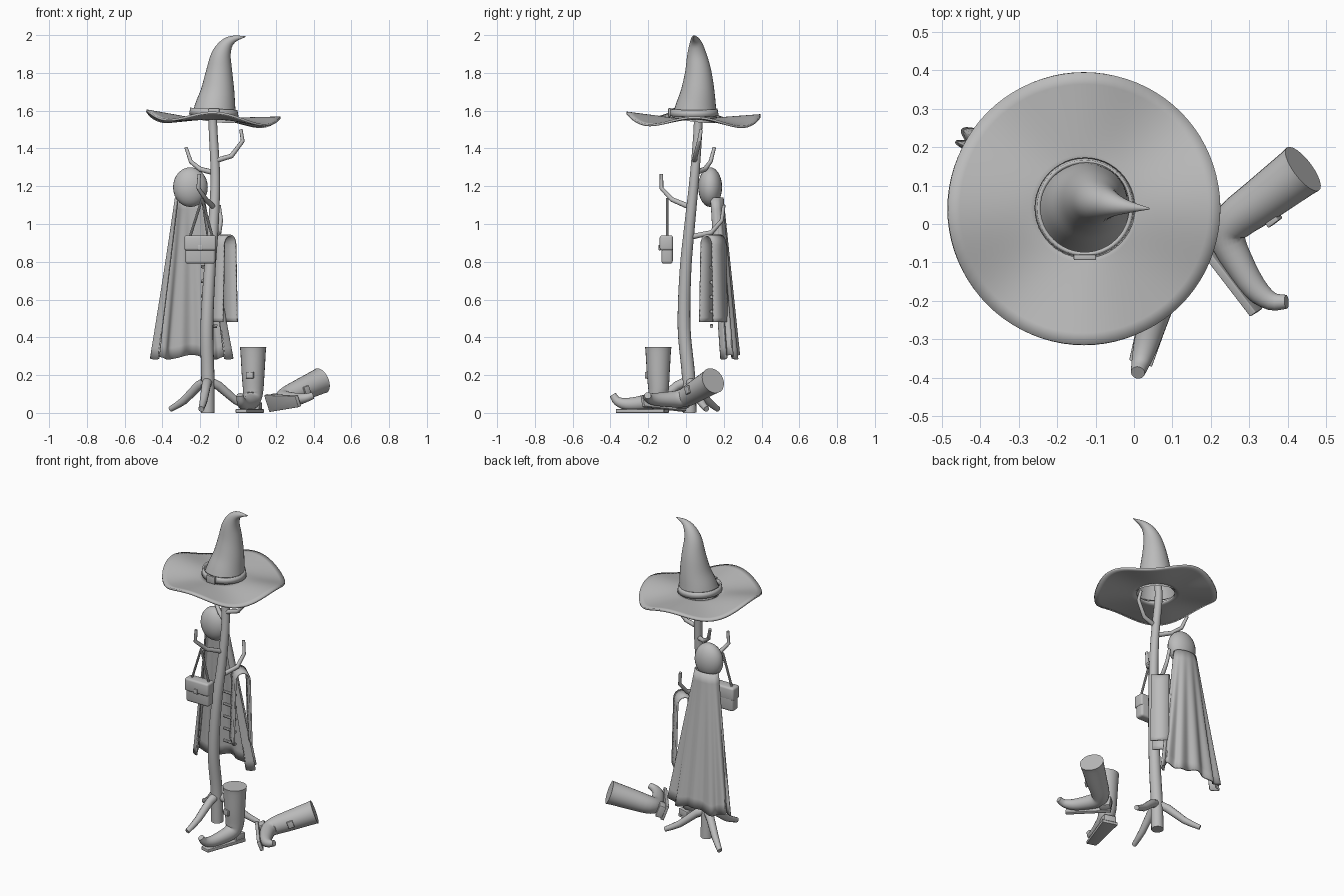
import bpy, bmesh, math
from mathutils import Vector, Matrix

if "Cube" in bpy.data.objects:
    bpy.data.objects.remove(bpy.data.objects["Cube"])

grey = bpy.data.materials.new("grey")
grey.diffuse_color = (0.5, 0.5, 0.5, 1)
grey.use_nodes = True
grey.node_tree.nodes["Principled BSDF"].inputs["Base Color"].default_value = grey.diffuse_color


def finish(name, bm, angle=40, matrix=None):
    if matrix:
        bm.transform(matrix)
    bmesh.ops.recalc_face_normals(bm, faces=bm.faces)
    me = bpy.data.meshes.new(name)
    bm.to_mesh(me)
    bm.free()
    me.materials.append(grey)
    me.shade_smooth()
    me.set_sharp_from_angle(angle=math.radians(angle))
    ob = bpy.data.objects.new(name, me)
    bpy.context.collection.objects.link(ob)
    return ob


def spline(pts, steps):
    """Catmull-Rom through points of (x, y, z, radius)."""
    P = [Vector(p) for p in pts]
    P = [P[0] * 2 - P[1]] + P + [P[-1] * 2 - P[-2]]
    out = []
    for i in range(1, len(P) - 2):
        a, b, c, d = P[i - 1:i + 3]
        for k in range(steps):
            t = k / steps
            out.append(0.5 * (2 * b + (c - a) * t + (2 * a - 5 * b + 4 * c - d) * t * t
                              + (3 * b - a - 3 * c + d) * t ** 3))
    return out + [P[-2]]


def tube(name, pts, n=12, steps=1, caps=True, matrix=None):
    P = spline(pts, steps)
    C = [p.xyz for p in P]
    bm = bmesh.new()
    rings, prev, side = [], None, None
    for i, c in enumerate(C):
        t = (C[min(i + 1, len(C) - 1)] - C[max(i - 1, 0)]).normalized()
        if side is None:
            side = t.orthogonal().normalized()
        else:
            side = prev.rotation_difference(t) @ side
        prev = t
        up = t.cross(side)
        rings.append([bm.verts.new(c + P[i].w * (side * math.cos(a) + up * math.sin(a)))
                      for a in (math.tau * k / n for k in range(n))])
    for r, s in zip(rings, rings[1:]):
        for k in range(n):
            bm.faces.new((r[k], r[(k + 1) % n], s[(k + 1) % n], s[k]))
    if caps:
        bm.faces.new(rings[0])
    bm.faces.new(rings[-1])
    return finish(name, bm, 40, matrix)


def box(name, loc, size, bevel=0.0, matrix=None, taper=1.0):
    bm = bmesh.new()
    bmesh.ops.create_cube(bm, size=1)
    for v in bm.verts:
        if v.co.x > 0:
            v.co.y *= taper
        v.co = Vector(v.co[i] * size[i] + loc[i] for i in range(3))
    if bevel:
        bmesh.ops.bevel(bm, geom=bm.edges[:], offset=bevel, segments=3, profile=0.5, affect='EDGES')
    return finish(name, bm, 40, matrix)


def sheet(name, fn, nu, nv, thick, closed=False):
    """Grid surface fn(u, v) with u, v in 0..1, given thickness."""
    bm = bmesh.new()
    cols = nu if closed else nu + 1
    g = [[bm.verts.new(fn(i / nu, j / nv)) for i in range(cols)] for j in range(nv + 1)]
    for j in range(nv):
        for i in range(nu):
            k = (i + 1) % cols
            bm.faces.new((g[j][i], g[j][k], g[j + 1][k], g[j + 1][i]))
    ob = finish(name, bm)
    m = ob.modifiers.new("thickness", 'SOLIDIFY')
    m.thickness, m.offset = thick, 0
    return ob


# crooked pole and its three feet
tube("pole", [(-.16, .02, 0, .036), (-.16, .013, .2, .035), (-.165, -.01, .45, .034),
              (-.15, -.003, .75, .031), (-.13, .02, 1.0, .028), (-.12, .045, 1.25, .025),
              (-.132, .063, 1.5, .023), (-.132, .06, 1.6, .021)], 16, 5)
for i, deg in enumerate((142, 262, 22)):
    c, s = math.cos(math.radians(deg)), math.sin(math.radians(deg))
    tube("stand_foot_%d" % (i + 1),
         [(-.16 + c * d, .015 + s * d, z, r) for d, z, r in
          ((0, .165, .026), (.06, .145, .025), (.16, .065, .021), (.25, .02, .015))], 10, 2)

# branch hooks
hooks = {
    "upper_right_hook": [(-.12, .045, 1.335, .014), (-.035, .05, 1.36, .013), (.025, .07, 1.44, .011), (.015, .08, 1.5, .009)],
    "front_hook": [(-.13, .02, 1.09, .015), (-.17, -.075, 1.13, .013), (-.21, -.13, 1.19, .011), (-.205, -.13, 1.265, .009)],
    "cloak_hook": [(-.12, .045, 1.27, .015), (-.2, .1, 1.29, .013), (-.25, .13, 1.33, .011), (-.275, .15, 1.405, .009)],
    "scarf_hook": [(-.14, .02, .93, .015), (-.1, .135, .955, .013), (-.09, .19, 1.02, .011), (-.1, .2, 1.1, .009)],
}
for name, pts in hooks.items():
    tube(name, pts, 10)


# hat: wavy brim, bent cone, band and buckle
def brim(u, v):
    a, r = math.tau * u, .11 + .245 * v
    z = 1.557 + v * (.02 * math.cos(a - math.radians(202)) - .025 * math.cos(4 * (a - math.radians(47))))
    return (-.13 + r * math.cos(a), .04 + r * math.sin(a), z)


sheet("hat_brim", brim, 80, 8, .012, True)
tube("hat_cone", [(-.128, .045, 1.555, .12), (-.12, .053, 1.62, .108), (-.108, .062, 1.7, .09),
                  (-.1, .065, 1.8, .071), (-.09, .058, 1.89, .053), (-.062, .052, 1.95, .035),
                  (-.02, .045, 1.98, .018), (.04, .04, 1.992, .002)], 32, 4, False)


def band(u, v):
    a = math.tau * u
    r = .126 - .006 * v
    return (-.128 + r * math.cos(a), .042 + r * math.sin(a), 1.573 + .036 * v - .006 * math.cos(a))


sheet("hat_band", band, 48, 1, .01, True)
box("hat_buckle", (-.128, -.087, 1.59), (.058, .014, .046), .003)


# cloak with hood and toggles
def cloak(u, v):
    a = math.radians(-125 + 250 * u)
    k = 1 + .06 * v * math.cos(11 * a)
    rx, ry = .075 + .132 * v, .04 + .018 * v
    return (-.255 + .01 * v + rx * k * math.sin(a),
            .155 + .06 * v + ry * k * math.cos(a) + .006 * v * math.cos(11 * a),
            1.14 - .845 * v + .012 * v * math.cos(5 * a))


sheet("cloak", cloak, 88, 14, .008)
bm = bmesh.new()
bmesh.ops.create_uvsphere(bm, u_segments=24, v_segments=14, radius=1)
finish("cloak_hood", bm, 40, Matrix.Translation((-.252, .128, 1.195)) @ Matrix.Diagonal((.092, .063, .105, 1)))
for i in range(5):
    z = .775 - .078 * i
    tube("cloak_toggle_%d" % (i + 1), [(-.195, .135, z, .009), (-.11, .135, z - .005, .009)], 8)


# scarf folded over its hook
def scarf(u, v):
    a = math.pi * (1 - min(max((u - .4) / .2, 0), 1))
    drop = max(abs(u - .5) - .1, 0) / .4
    d = .042 * math.cos(a) * (1 + .25 * drop)
    w = (v - .5) * .105
    return (-.08 + .72 * d + .72 * w, .145 + .69 * d - .69 * w,
            .89 + .05 * math.sin(a) - .41 * drop)


sheet("scarf", scarf, 40, 2, .01)

# shoulder bag
box("bag_body", (-.2, -.1, .865), (.16, .06, .15), .014)
box("bag_flap", (-.2, -.104, .9), (.168, .07, .08), .012)
box("bag_clasp", (-.2, -.14, .875), (.025, .01, .03), .003)
for side, x in (("left", -.258), ("right", -.132)):
    tube("bag_strap_" + side, [(x, -.1, .92, .007), (-.19, -.1, 1.135, .007)], 8)


# boots: built with toe along +x and shaft along +z, then placed
def boot(name, origin, fwd, up):
    up = Vector(up).normalized()
    f = Vector(fwd)
    f = (f - up * f.dot(up)).normalized()
    m = Matrix((f, up.cross(f), up)).transposed().to_4x4()
    m.translation = origin
    tube(name + "_upper", [(0, 0, .35, .07), (0, 0, .32, .067), (0, 0, .2, .06), (0, 0, .11, .053),
                           (.025, 0, .068, .046), (.09, 0, .052, .04), (.17, 0, .046, .033),
                           (.225, 0, .062, .024), (.25, 0, .095, .018)], 24, 3, True, m)
    box(name + "_sole", (.09, 0, .01), (.27, .095, .02), .003, m, .65)
    box(name + "_heel", (-.015, 0, .035), (.065, .075, .04), .004, m)
    box(name + "_buckle", (.062, 0, .2), (.014, .042, .035), .003, m)


boot("standing_boot", (.08, -.147, 0), (-.28, -.96, 0), (0, 0, 1))
boot("fallen_boot", (.178, -.055, .05), (.5, -.85, 0), (.74, .56, .34))
